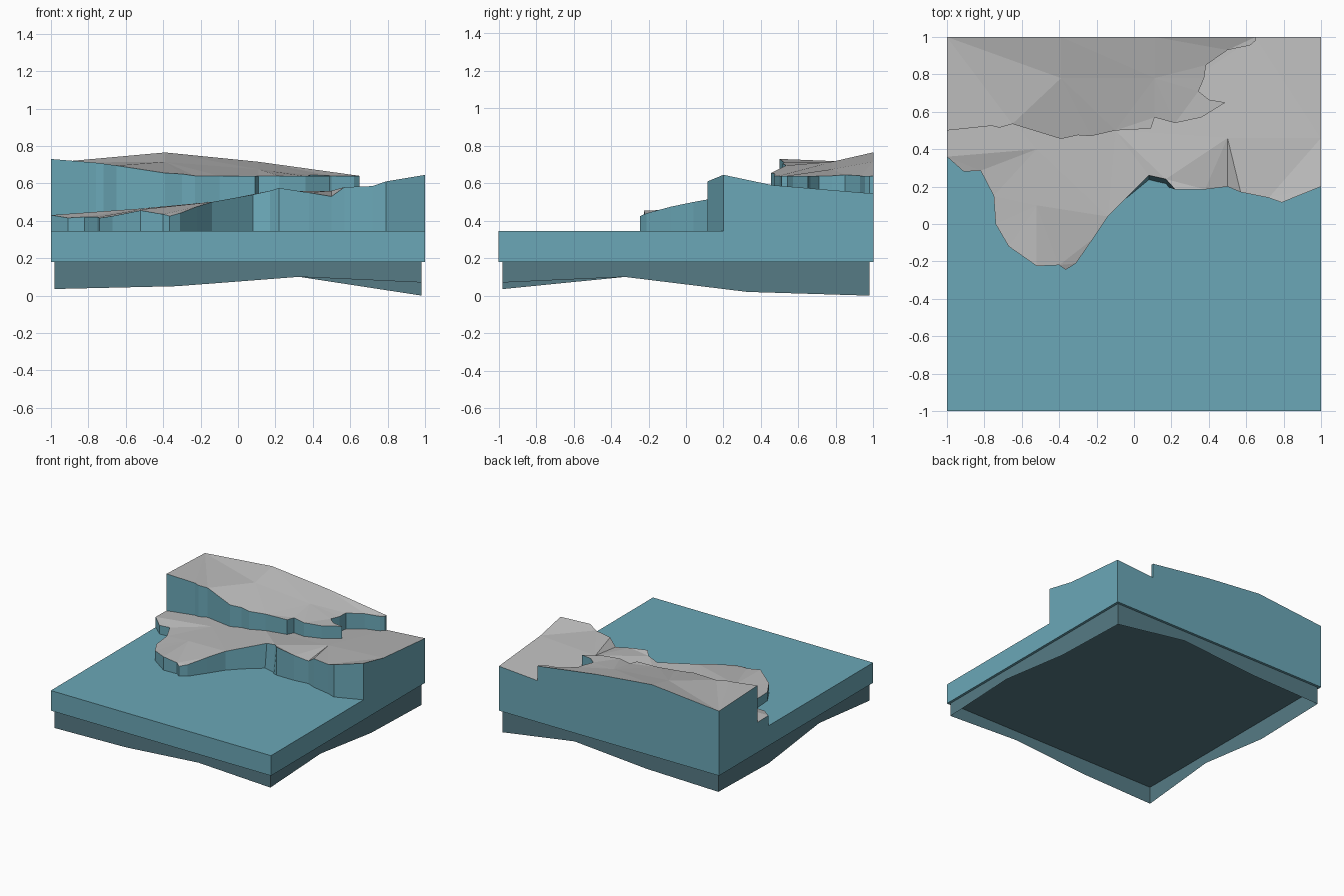
import bpy
import bmesh
from mathutils import Vector
from mathutils.geometry import delaunay_2d_cdt

default_cube = bpy.data.objects.get("Cube")
if default_cube:
    bpy.data.objects.remove(default_cube, do_unlink=True)


def make_material(name, colour):
    material = bpy.data.materials.new(name)
    material.use_nodes = True
    material.diffuse_color = (*colour, 1)
    shader = material.node_tree.nodes["Principled BSDF"]
    shader.inputs["Base Color"].default_value = (*colour, 1)
    return material


teal = make_material("teal", (.147, .39, .475))
pale_grey = make_material("pale grey", (.5, .5, .5))
deep_teal = make_material("deep teal", (.093, .198, .235))


def finish(name, bm, *materials):
    """Turn a bmesh into a flat-shaded object."""
    mesh = bpy.data.meshes.new(name)
    bm.to_mesh(mesh)
    bm.free()
    for material in materials:
        mesh.materials.append(material)
    obj = bpy.data.objects.new(name, mesh)
    bpy.context.collection.objects.link(obj)
    return obj


def terrace(name, outline, inner, base, foot_shift=lambda point: 0):
    """Cliff with a faceted grey top; the outline runs counter-clockwise."""
    points = [Vector(p) for p in outline + inner]
    count = len(outline)
    flat, _, faces, sources, _, _ = delaunay_2d_cdt(
        [p.xy for p in points], [], [list(range(count))], 1, 1e-5)
    bm = bmesh.new()
    # Top surface
    top = [bm.verts.new((v.x, v.y, points[s[0]].z)) for v, s in zip(flat, sources)]
    where = {i: top[k] for k, s in enumerate(sources) for i in s}
    for face in faces:
        cap = bm.faces.new([top[i] for i in face])
        cap.normal_update()
        if cap.normal.z < 0:
            cap.normal_flip()
        cap.material_index = 1
    # Cliff walls
    foot = [bm.verts.new((p.x, p.y - foot_shift(p), base)) for p in points[:count]]
    for i in range(count):
        j = (i + 1) % count
        bm.faces.new((where[j], where[i], foot[i], foot[j]))
    return finish(name, bm, teal, pale_grey)


# Water slab
bm = bmesh.new()
bmesh.ops.create_cube(bm, size=1)
bmesh.ops.scale(bm, vec=(2, 2, .165), verts=bm.verts)
bmesh.ops.translate(bm, vec=(0, 0, .2625), verts=bm.verts)
finish("water_slab", bm, teal)

# Lower terrace with the shoreline cliff
shore = [
    (-1, .36, .43), (-.91, .28, .415), (-.82, .285, .42), (-.75, .15, .42),
    (-.74, 0, .415), (-.67, -.12, .425), (-.52, -.225, .455), (-.4, -.22, .435),
    (-.365, -.245, .425), (-.31, -.21, .44), (-.22, -.08, .475), (-.14, .04, .5),
    (.08, .26, .54), (.17, .24, .56), (.22, .185, .575), (.38, .185, .55),
    (.5, .2, .53), (.57, .17, .58), (.72, .14, .585), (.79, .115, .61),
    (1, .2, .645), (1, .46, .59), (1, 1, .545), (.65, 1, .52), (-1, 1, .42)]
shore_inner = [(-.52, .1, .46), (-.1, .5, .505), (.5, .46, .56), (-.52, .4, .465)]
terrace("lower_terrace", shore, shore_inner, .2,
        lambda p: .04 if 0 < p.x < .2 and p.y < .5 else 0)

# Upper terrace with its winding cliff
ridge = [
    (-1, .5, .73), (-.76, .525, .71), (-.72, .515, .705), (-.65, .535, .695),
    (-.39, .455, .655), (-.3, .475, .65), (-.23, .47, .64), (-.1, .5, .64),
    (.09, .51, .64), (.11, .57, .64), (.22, .54, .64), (.36, .57, .64),
    (.49, .65, .64), (.4, .665, .64), (.345, .71, .64), (.375, .78, .64),
    (.385, .85, .645), (.5, .93, .64), (.62, .955, .64), (.65, .98, .64),
    (.65, 1, .64), (.11, 1, .715), (-.39, 1, .765), (-1, 1, .71)]
terrace("upper_terrace", ridge, [(-.39, .78, .715), (.11, .78, .675)], .35)

# Hollow skirt with a wavy lower edge
half, roof = .98, .18
steps = (-1, -1 / 3, 1 / 3, 1)
front_edge = (.035, .05, .1, .07)
back_edge = (.035, .05, .1, 0)
side_edges = {-1: (.035, .1, .02, .035), 1: (.07, .1, .02, 0)}
loop = [(s, -1, z) for s, z in zip(steps, front_edge)]
loop += [(1, s, z) for s, z in zip(steps, side_edges[1])][1:]
loop += [(s, 1, z) for s, z in zip(steps, back_edge)][-2::-1]
loop += [(-1, s, z) for s, z in zip(steps, side_edges[-1])][-2:0:-1]
bm = bmesh.new()
low = [bm.verts.new((x * half, y * half, z)) for x, y, z in loop]
high = [bm.verts.new((x * half, y * half, roof)) for x, y, z in loop]
for i in range(len(loop)):
    j = (i + 1) % len(loop)
    bm.faces.new((low[i], low[j], high[j], high[i]))
finish("base_skirt", bm, deep_teal)

# Underside plate inside the skirt
bm = bmesh.new()
corners = ((-half, -half), (-half, half), (half, half), (half, -half))
bm.faces.new([bm.verts.new((x, y, roof - .003)) for x, y in corners])
finish("underside", bm, deep_teal)
